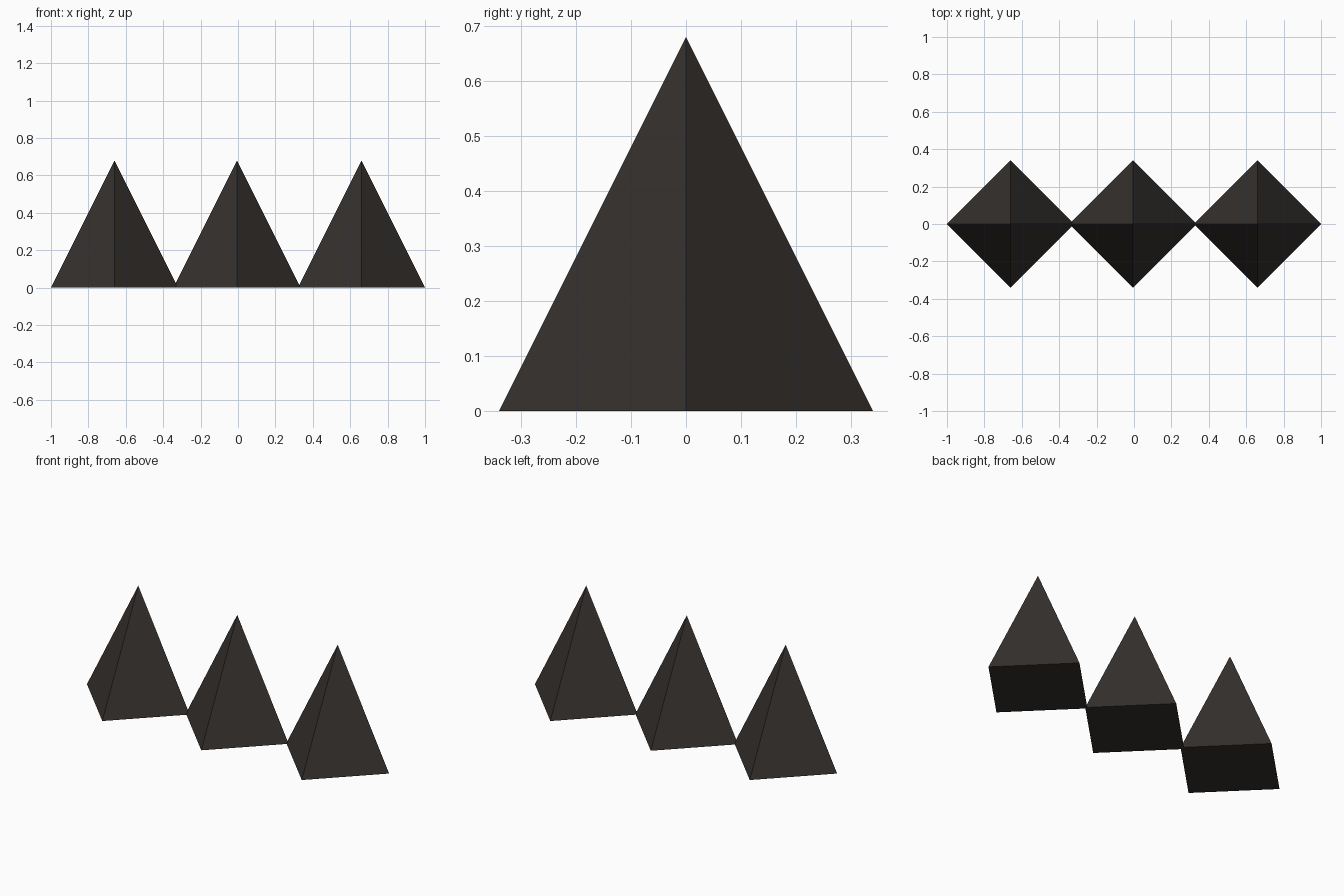
import bpy

if "Cube" in bpy.data.objects:
    bpy.data.objects.remove(bpy.data.objects["Cube"])

RADIUS, HEIGHT = 0.34, 0.68

# Dark stone material
stone = bpy.data.materials.new("dark_stone")
stone.diffuse_color = (0.035, 0.03, 0.027, 1)
stone.use_nodes = True
stone.node_tree.nodes["Principled BSDF"].inputs["Base Color"].default_value = stone.diffuse_color


def pyramid(name, x):
    # Four-sided cone: its corners point along x and y
    bpy.ops.mesh.primitive_cone_add(vertices=4, radius1=RADIUS, radius2=0,
                                    depth=HEIGHT, location=(x, 0, HEIGHT / 2))
    obj = bpy.context.object
    obj.name = name
    obj.data.materials.append(stone)


# Row of three pyramids touching corner to corner
for name, x in (("left_pyramid", -0.66), ("middle_pyramid", -0.005), ("right_pyramid", 0.66)):
    pyramid(name, x)
